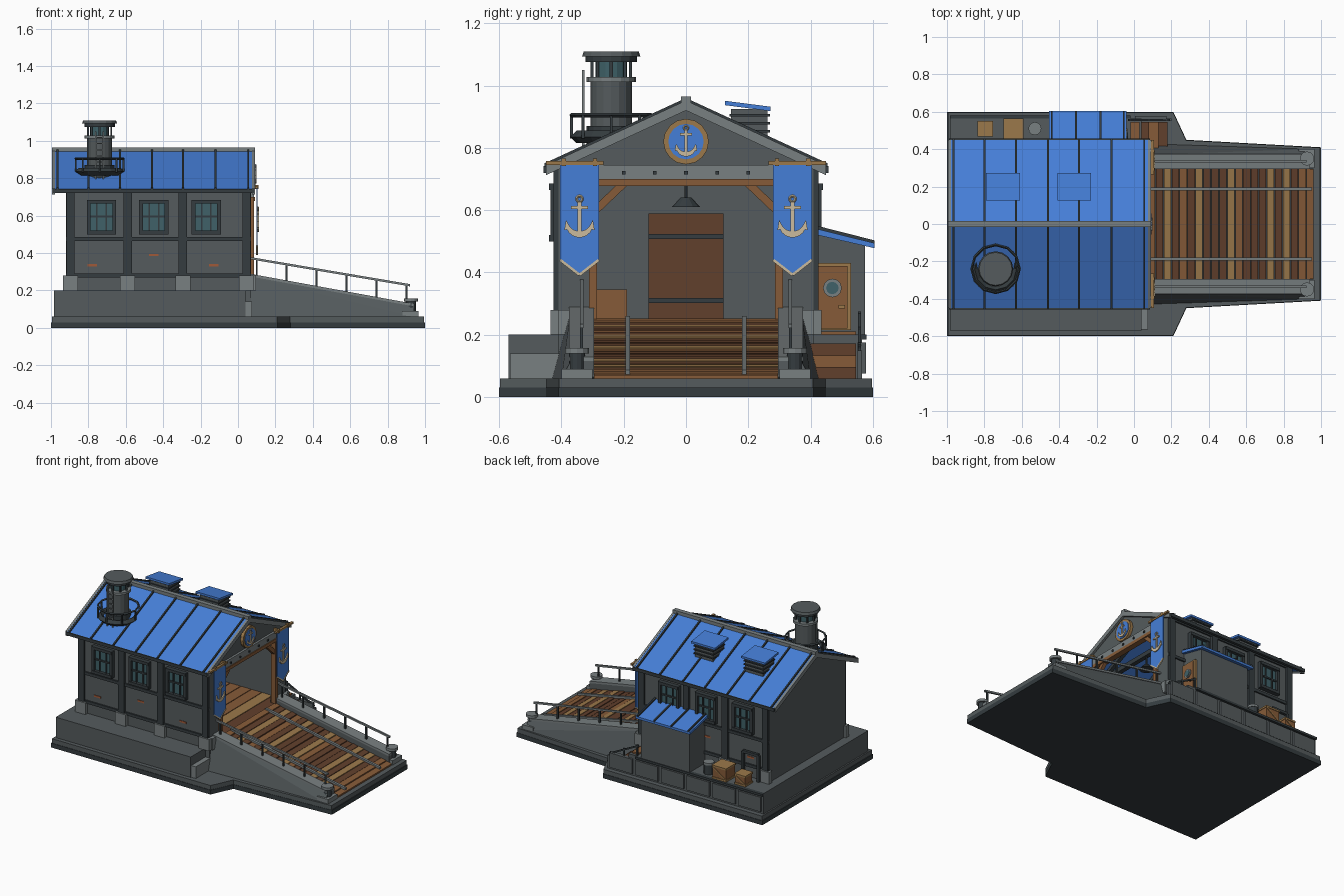
import bpy, bmesh, math, random
from mathutils import Vector

if "Cube" in bpy.data.objects:
    bpy.data.objects.remove(bpy.data.objects["Cube"])
random.seed(4)

def mat(name, c):
    m = bpy.data.materials.new(name)
    m.diffuse_color = (*c, 1)
    m.use_nodes = True
    m.node_tree.nodes["Principled BSDF"].inputs["Base Color"].default_value = m.diffuse_color
    return m
BLUE = mat("blue_metal", (0.06, 0.21, 0.68))
WOOD = mat("brown_wood", (0.24, 0.105, 0.04))
DARKWOOD = mat("dark_wood", (0.12, 0.05, 0.025))
TAN = mat("tan_wood", (0.33, 0.19, 0.07))
CREAM = mat("cream_trim", (0.6, 0.5, 0.34))
DARK = mat("dark_iron", (0.035, 0.045, 0.05))
WALL = mat("grey_wall", (0.09, 0.105, 0.11))
STONE = mat("light_stone", (0.19, 0.215, 0.22))
GLASS = mat("window_glass", (0.05, 0.12, 0.14))
BRICK = mat("brick_orange", (0.35, 0.1, 0.04))

def finish(name, bm, m):
    bmesh.ops.recalc_face_normals(bm, faces=bm.faces[:])
    me = bpy.data.meshes.new(name)
    bm.to_mesh(me)
    bm.free()
    ob = bpy.data.objects.new(name, me)
    bpy.context.collection.objects.link(ob)
    me.materials.append(m)
    return ob

def prism(name, pts, axis, a, b, m):
    """Extrude a 2D profile along an axis from a to b."""
    put = {'x': lambda u, v, t: (t, u, v), 'y': lambda u, v, t: (u, t, v), 'z': lambda u, v, t: (u, v, t)}[axis]
    bm = bmesh.new()
    A = [bm.verts.new(put(u, v, a)) for u, v in pts]
    B = [bm.verts.new(put(u, v, b)) for u, v in pts]
    n = len(pts)
    bm.faces.new(A)
    bm.faces.new(B[::-1])
    for i in range(n):
        bm.faces.new((A[i], B[i], B[(i + 1) % n], A[(i + 1) % n]))
    return finish(name, bm, m)

def box(name, x0, x1, y0, y1, z0, z1, m):
    return prism(name, [(x0, y0), (x1, y0), (x1, y1), (x0, y1)], 'z', z0, z1, m)

def hull(name, pts, m):
    bm = bmesh.new()
    for p in pts:
        bm.verts.new(p)
    bmesh.ops.convex_hull(bm, input=bm.verts[:])
    bmesh.ops.dissolve_limit(bm, angle_limit=0.01, verts=bm.verts[:], edges=bm.edges[:])
    return finish(name, bm, m)

def bar(name, p, q, w, m, h=None):
    p, q = Vector(p), Vector(q)
    d = (q - p).normalized()
    s = d.cross(Vector((0, 0, 1)))
    s = s.normalized() if s.length > 1e-4 else Vector((1, 0, 0))
    t = s.cross(d)
    h = h or w
    return hull(name, [e + s * i * w / 2 + t * j * h / 2 for e in (p, q) for i in (-1, 1) for j in (-1, 1)], m)

def circle(r, n, cx=0, cy=0):
    return [(cx + r * math.cos(2 * math.pi * i / n), cy + r * math.sin(2 * math.pi * i / n)) for i in range(n)]

def cyl(name, x, y, z0, z1, r, m, r2=None, n=16):
    r2 = r if r2 is None else r2
    return hull(name, [(*p, z0) for p in circle(r, n, x, y)] + [(*p, z1) for p in circle(r2, n, x, y)], m)

def ring(name, loc, R, r, m, n=16, rot=(0, 0, 0)):
    bpy.ops.mesh.primitive_torus_add(location=loc, rotation=rot, major_radius=R, minor_radius=r,
                                     major_segments=n, minor_segments=4)
    bpy.context.object.name = name
    bpy.context.object.data.materials.append(m)

def anchor(x, y, z, h):
    """Simple ship anchor ornament facing +x; z is the bottom."""
    ring("anchor_eye", (x, y, z + h * .92), h * .07, h * .03, CREAM, 10, (0, math.pi / 2, 0))
    box("anchor_shank", x - .004, x + .004, y - h * .045, y + h * .045, z + .02 * h, z + h * .85, CREAM)
    box("anchor_stock", x - .004, x + .004, y - h * .2, y + h * .2, z + h * .68, z + h * .75, CREAM)
    arc = [math.radians(a) for a in range(200, 341, 20)]
    prof = [(y + h * .33 * math.cos(a), z + h * .33 + h * .33 * math.sin(a)) for a in arc]
    prof += [(y + h * .28 * math.cos(a), z + h * .4 + h * .25 * math.sin(a)) for a in arc[::-1]]
    prism("anchor_arms", prof, 'x', x - .004, x + .004, CREAM)
    for s in (-1, 1):
        prism("anchor_fluke", [(y + s * h * u, z + h * v) for u, v in ((.2, .2), (.32, .42), (.36, .18))], 'x', x - .004, x + .004, CREAM)

# Base slab, plinth and quay
out = [(-1, -.6), (.21, -.6), (.28, -.45), (1, -.41), (1, .41), (.28, .45), (.21, .6), (-1, .6)]
prism("base_bottom", out, 'z', 0, .03, DARK)
prism("base_slab", [(u * .995, v * .995) for u, v in out], 'z', .03, .06, WALL)
box("plinth", -.985, .04, -.57, .565, .06, .2, WALL)
box("plinth_step", .04, .075, -.565, -.4, .06, .14, STONE)
for i in range(6):
    box("quay_panel", -.97 + i * .195, -.80 + i * .195, .55, .578, .075, .175, WALL)
box("quay_cap", -.985, -.02, .555, .58, .185, .2, DARK)
box("stair_wall", .03, .2, .55, .565, .06, .15, WALL)

# Hall walls, floor and gables
for s in (-1, 1):
    box("side_wall", -.92, .07, *sorted((s * .385, s * .41)), .2, .745, WALL)
    box("front_jamb", .04, .07, *sorted((s * .3, s * .41)), .06, .75, WALL)
prism("back_wall", [(-.41, .2), (.41, .2), (.41, .745), (0, .935), (-.41, .745)], 'x', -.92, -.89, WALL)
prism("front_gable", [(-.41, .7), (.41, .7), (.41, .745), (0, .935), (-.41, .745)], 'x', .04, .07, WALL)
for i in range(12):
    box("floor_plank", -.885 + i * .08, -.81 + i * .08, -.385, .385, .2, .245, random.choice((WOOD, TAN, DARKWOOD)))

# Roof, seams, ridge, eaves
for s in (-1, 1):
    prism("roof_slope", [(0, .95), (s * .45, .742), (s * .45, .722), (0, .93)], 'x', -.985, .08, BLUE)
    for x in (-.965, -.80, -.63, -.46, -.295, -.12, .055):
        prism("roof_seam", [(0, .96), (s * .455, .75), (s * .455, .735), (0, .94)], 'x', x - .005, x + .005, DARK)
    box("gutter", -.99, .085, *sorted((s * .44, s * .458)), .72, .742, DARK)
    for x in (-.99, .08):
        prism("barge_board", [(0, .952), (s * .45, .744), (s * .45, .712), (0, .92)], 'x', x - .004, x + .012, STONE)
    for x in (-.7, -.4, -.1):
        bar("rafter", (x, 0, .92), (x, s * .4, .735), .025, DARK)
box("ridge_cap", -.995, .09, -.016, .016, .94, .965, STONE)
for x in (-.7, -.4, -.1):
    box("tie_beam", x - .015, x + .015, -.39, .39, .7, .73, DARK)

# Long-side framing and windows
for s in (-1, 1):
    def sbox(name, x0, x1, d0, d1, z0, z1, m):
        return box(name, x0, x1, *sorted((s * d0, s * d1)), z0, z1, m)
    for x in (-.895, -.59, -.295, .045):
        sbox("wall_post", x - .022, x + .022, .4, .425, .2, .74, DARK)
        sbox("post_footing", x - .04, x + .04, .4, .435, .2, .28, STONE)
    for z in (.27, .465, .725):
        sbox("wall_rail", -.92, .07, .4, .42, z, z + .02, DARK)
    for x in (-.73, -.45, -.17):
        sbox("window_glass", x - .065, x + .065, .4, .418, .51, .675, GLASS)
        for e in (-1, 1):
            sbox("window_jamb", x + e * .068 - .01, x + e * .068 + .01, .4, .435, .5, .685, DARK)
        for z in (.5, .665):
            sbox("window_bar", x - .075, x + .075, .4, .44, z, z + .02, DARK)
        for e in (-.025, .025):
            sbox("mullion", x + e - .004, x + e + .004, .4, .426, .51, .675, DARK)
        sbox("mullion", x - .065, x + .065, .4, .426, .59, .6, DARK)
    for x, z in ((-.78, .335), (-.45, .39), (-.13, .335)):
        sbox("loose_brick", x - .025, x + .025, .4, .414, z - .006, z + .006, BRICK)

# Entrance frame
box("lintel", .06, .085, -.3, .3, .7, .745, STONE)
box("lintel_wood", .05, .09, -.3, .3, .678, .7, WOOD)
for y in (-.2, -.1, 0, .1, .2):
    box("lintel_bolt", .08, .091, y - .006, y + .006, .714, .726, DARK)
for s in (-1, 1):
    box("door_post", .05, .085, *sorted((s * .285, s * .312)), .25, .7, WOOD)
    bar("corner_brace", (.068, s * .29, .6), (.068, s * .19, .695), .025, WOOD)
    # Banner with pointed end and hanging pole
    y = s * .342
    prism("banner", [(y - .062, .745), (y + .062, .745), (y + .062, .44), (y, .392), (y - .062, .44)], 'x', .098, .104, BLUE)
    for e in (-1, 1):
        bar("banner_trim", (.102, y + e * .062, .44), (.102, y, .392), .009, CREAM)
    box("banner_pole", .092, .108, *sorted((s * .265, s * .45)), .745, .757, TAN)
    for e in (-.05, .05):
        box("pole_bracket", .06, .11, y + e - .007, y + e + .007, .742, .765, TAN)
    anchor(.107, y, .512, .135)
    box("entrance_footing", .04, .095, *sorted((s * .36, s * .41)), .2, .28, STONE)

# Round gable emblem
prism("emblem_rim", circle(.073, 16, 0, .82), 'x', .06, .09, TAN)
prism("emblem_disc", circle(.057, 16, 0, .82), 'x', .06, .094, BLUE)
anchor(.096, 0, .772, .1)

# Hall interior: rear door, lamp, crate
box("rear_door", -.89, -.87, -.12, .12, .245, .59, DARKWOOD)
for z in (.31, .515):
    box("rear_door_strap", -.88, -.862, -.12, .12, z - .008, z + .008, DARK)
cyl("lamp_shade", -.1, 0, .61, .64, .045, DARK, .018, 12)
cyl("lamp_rod", -.1, 0, .64, .71, .006, DARK, n=6)
box("inside_crate", -.2, -.1, -.285, -.19, .245, .345, WOOD)

# Ramp with planks, rails, side walls and handrails
zr = lambda x: .25 - (x - .075) * .2
prism("ramp_core", [(.04, .06), (.96, .06), (.96, zr(.96) - .013), (.04, zr(.04) - .013)], 'y', -.3, .3, DARK)
for i in range(21):
    a = .075 + i * .0424
    b, d = a + .038, random.uniform(-.003, .002)
    prism("ramp_plank", [(a, zr(a) - .015), (b, zr(b) - .015), (b, zr(b) + d), (a, zr(a) + d)], 'y', -.295, .295,
          random.choice((WOOD, TAN, DARKWOOD, WOOD)))
for s in (-1, 1):
    bar("launch_rail", (.08, s * .187, zr(.08) + .004), (.95, s * .187, zr(.95) + .004), .016, STONE)
    hull("ramp_wall", [(x, s * y, z) for x, zt in ((.04, .28), (.94, .115))
                       for y, z in ((.295, .06), (.295, zt), (.37, zt), (.40 if x > .5 else .43, .06))], WALL)
    hull("ramp_coping", [(x, s * y, z + e) for x, z in ((.04, .28), (.94, .115)) for y in (.295, .375) for e in (0, .014)], STONE)
    bar("handrail", (.07, s * .335, .372), (.92, s * .335, .228), .012, STONE)
    for i in range(6):
        x = .1 + i * .16
        bar("handrail_post", (x, s * .335, .28 - (x - .04) * .183), (x, s * .335, .367 - (x - .07) * .169), .01, DARK)
    box("ramp_end_block", .88, .965, *sorted((s * .3, s * .4)), .06, .09, STONE)
    cyl("bollard", .925, s * .35, .09, .14, .026, DARK, n=12)
    cyl("bollard_cap", .925, s * .35, .14, .158, .038, STONE, n=12)

# Lookout tower on the roof
X, Y = -.74, -.24
cyl("tower_base", X, Y, .78, .87, .08, DARK)
cyl("tower_body", X, Y, .8, 1.02, .066, WALL)
cyl("tower_collar", X, Y, 1.012, 1.028, .08, STONE)
cyl("lantern_glass", X, Y, 1.028, 1.08, .05, GLASS)
cyl("tower_cap_lower", X, Y, 1.075, 1.095, .082, DARK)
cyl("tower_cap", X, Y, 1.093, 1.11, .094, WALL, .088)
ring("balcony_rail", (X, Y, .905), .128, .007, DARK, 12)
ring("balcony_floor", (X, Y, .835), .112, .02, DARK, 12)
for px, py in circle(.128, 8, X, Y):
    bar("balcony_post", (px, py, .83), (px, py, .905), .009, DARK)
for px, py in circle(.062, 8, X, Y):
    bar("lantern_post", (px, py, 1.025), (px, py, 1.08), .01, DARK)
for e in (-.02, .02):
    bar("ladder_side", (X + e, Y - .09, .79), (X + e, Y - .09, 1.05), .008, STONE)
for i in range(7):
    bar("ladder_rung", (X - .02, Y - .09, .82 + i * .033), (X + .02, Y - .09, .82 + i * .033), .006, STONE)

# Roof vents
for x in (-.70, -.32):
    box("vent_body", x - .07, x + .07, .145, .262, .81, .925, WALL)
    for z in (.85, .875, .9):
        box("vent_louvre", x - .075, x + .075, .14, .27, z, z + .008, DARK)
    prism("vent_cap", [(.125, .937), (.272, .918), (.272, .932), (.125, .951)], 'x', x - .09, x + .09, BLUE)

# Side shed with sloped roof, door and steps
prism("shed", [(.4, .2), (.575, .2), (.575, .485), (.4, .525)], 'x', -.43, -.06, WALL)
prism("shed_roof", [(.4, .525), (.605, .478), (.605, .494), (.4, .545)], 'x', -.455, -.04, BLUE)
for x in (-.44, -.31, -.18, -.055):
    prism("shed_roof_seam", [(.4, .53), (.605, .485), (.605, .503), (.4, .555)], 'x', x - .005, x + .005, DARK)
box("shed_door_frame", -.07, -.045, .41, .53, .215, .43, TAN)
box("shed_door", -.06, -.04, .422, .518, .22, .42, WOOD)
prism("porthole_rim", circle(.03, 12, .47, .35), 'x', -.05, -.034, STONE)
prism("porthole", circle(.02, 12, .47, .35), 'x', -.05, -.031, GLASS)
box("door_plate", -.05, -.035, .49, .51, .285, .295, TAN)
for i in range(4):
    box("shed_step", -.02 + i * .05, .03 + i * .05, .4, .545, .06, .21 - i * .038, (WOOD, DARKWOOD)[i % 2])
bar("step_rail", (-.03, .557, .27), (.19, .557, .16), .01, DARK)
for x in (-.02, .08, .18):
    bar("step_rail_post", (x, .557, .1), (x, .557, .265 - x * .5), .01, DARK)

# Crates, barrel and pipe in the yard
for x, y, w in ((-.645, .51, .05), (-.795, .51, .038)):
    box("crate", x - w, x + w, y - w, y + w, .2, .2 + 1.8 * w, WOOD)
    for z in (.2, .2 + 1.6 * w):
        box("crate_band", x - w - .004, x + w + .004, y - w - .004, y + w + .004, z, z + .012, TAN)
    bar("crate_brace", (x - w, y + w, .21), (x + w, y + w, .2 + 1.6 * w), .008, TAN)
cyl("barrel", -.53, .51, .2, .275, .032, DARK, n=12)
cyl("barrel_lid", -.53, .51, .265, .28, .035, STONE, n=12)
for p, q in (((-.86, .44, .2), (-.86, .44, .38)), ((-.86, .44, .38), (-.74, .44, .38)), ((-.74, .44, .38), (-.74, .44, .2))):
    bar("wall_pipe", p, q, .018, DARK)
